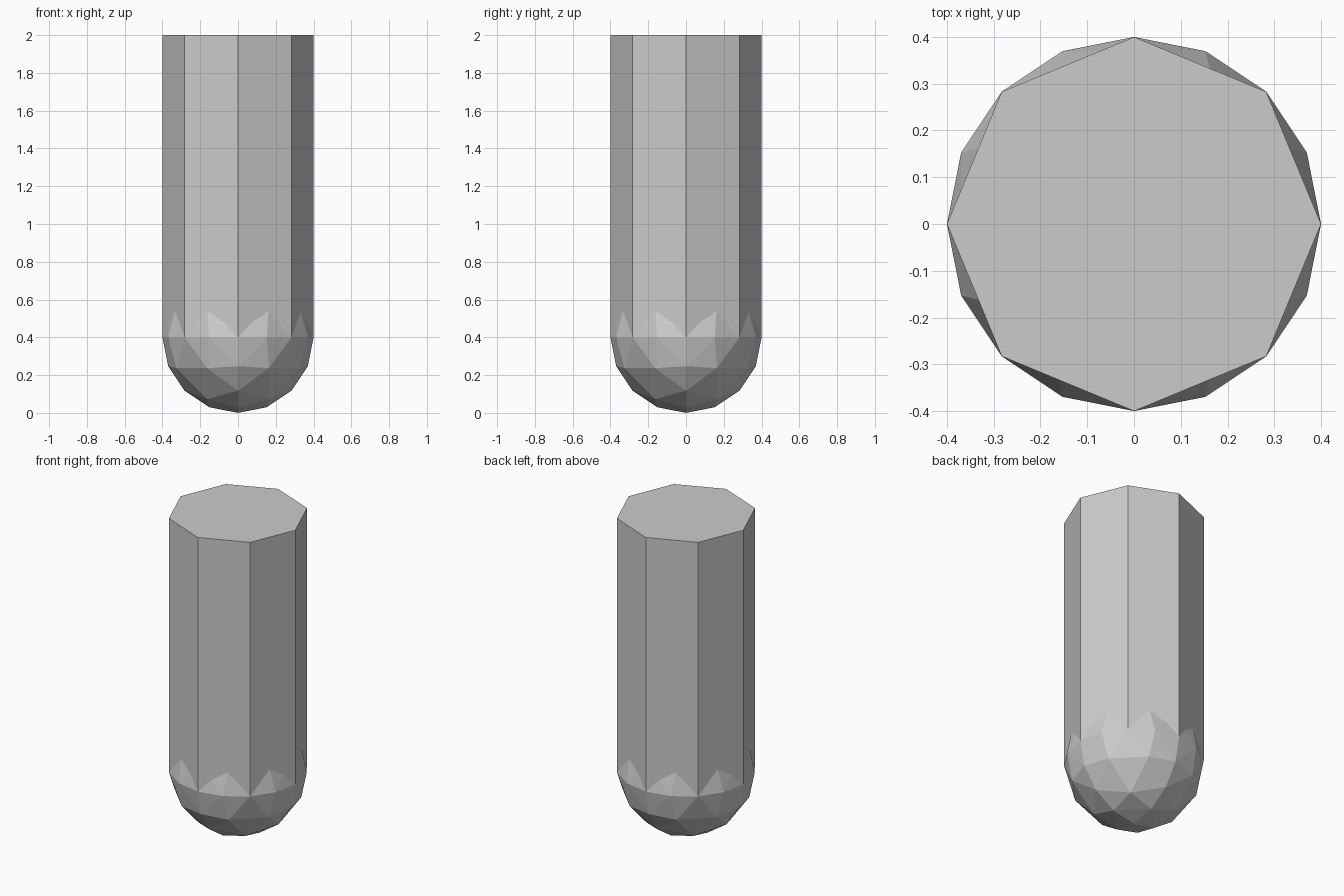
import bpy
import bmesh
from mathutils import Matrix, Vector

if "Cube" in bpy.data.objects:
    bpy.data.objects.remove(bpy.data.objects["Cube"])

R = 0.4      # shared radius of shaft and rounded tip
TOP = 2.0


def add_object(name, bm):
    bmesh.ops.recalc_face_normals(bm, faces=bm.faces)
    mesh = bpy.data.meshes.new(name)
    bm.to_mesh(mesh)
    bm.free()
    obj = bpy.data.objects.new(name, mesh)
    bpy.context.collection.objects.link(obj)
    return obj


# Eight-sided shaft with flat ends
bm = bmesh.new()
bmesh.ops.create_cone(bm, cap_ends=True, segments=8, radius1=R, radius2=R,
                      depth=TOP - R,
                      matrix=Matrix.Translation((0, 0, (TOP + R) / 2)))
add_object("shaft", bm)

# Rounded tip: octahedron split twice, pushed out to a sphere each time
bm = bmesh.new()
v = [bm.verts.new(p) for p in ((1, 0, 0), (0, 1, 0), (-1, 0, 0), (0, -1, 0),
                               (0, 0, 1), (0, 0, -1))]
for i in range(4):
    a, b = v[i], v[(i + 1) % 4]
    bm.faces.new((a, b, v[4]))
    bm.faces.new((b, a, v[5]))
for _ in range(2):
    bmesh.ops.subdivide_edges(bm, edges=bm.edges[:], cuts=1, use_grid_fill=True)
    for vert in bm.verts:
        vert.co.normalize()
for vert in bm.verts:
    vert.co = vert.co * R + Vector((0, 0, R))
add_object("rounded_tip", bm)
